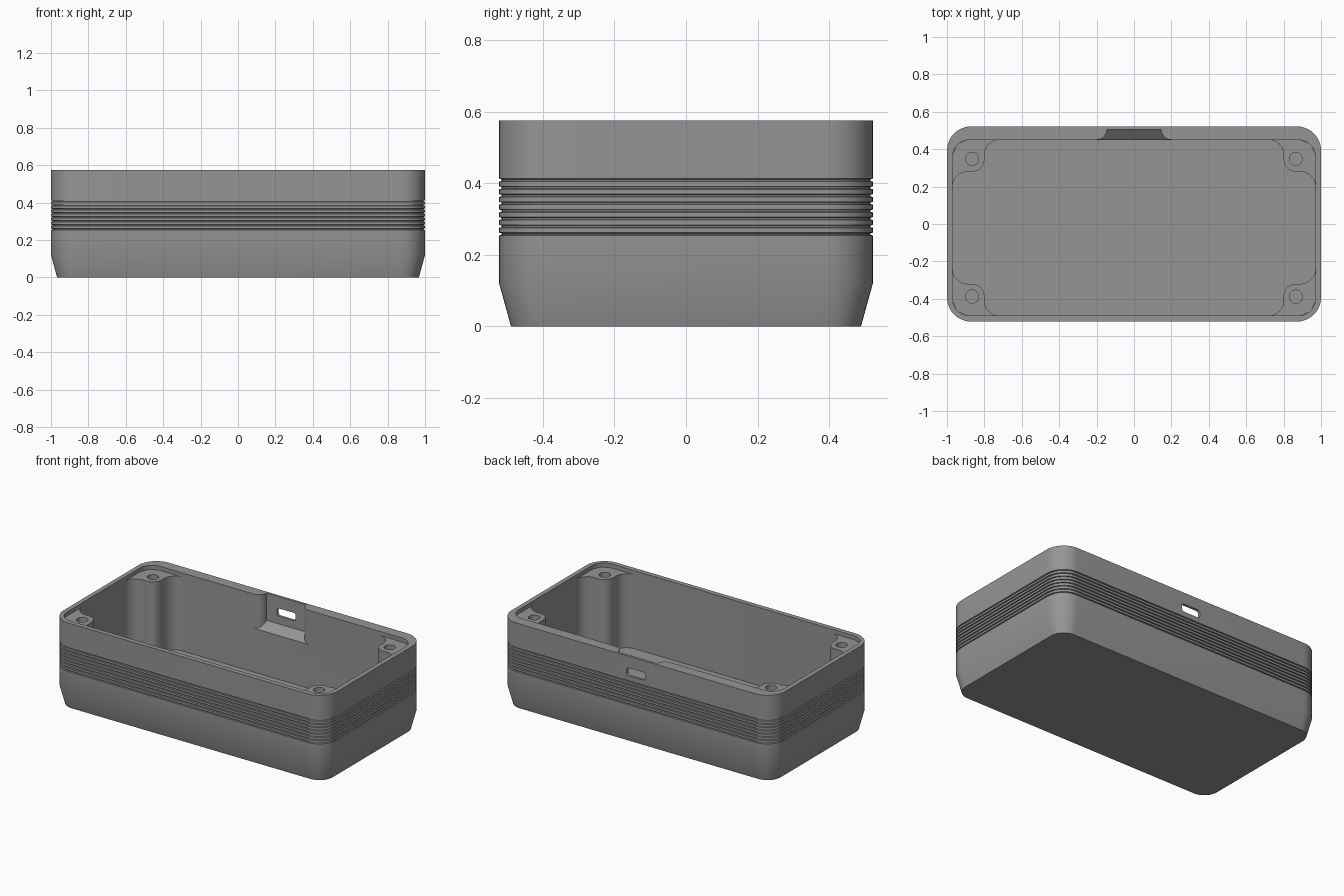
import bpy, bmesh, math
from mathutils import Matrix

if "Cube" in bpy.data.objects:
    bpy.data.objects.remove(bpy.data.objects["Cube"])

grey = bpy.data.materials.new("plain grey")
grey.diffuse_color = (0.3, 0.3, 0.3, 1)
grey.use_nodes = True
grey.node_tree.nodes["Principled BSDF"].inputs["Base Color"].default_value = grey.diffuse_color


def arc(cx, cy, r, a0, a1, n=10):
    """Points on an arc, angles in degrees."""
    return [(cx + r * math.cos(math.radians(a0 + (a1 - a0) * i / n)),
             cy + r * math.sin(math.radians(a0 + (a1 - a0) * i / n))) for i in range(n + 1)]


def rounded_rect(x0, x1, y0, y1, r, n=12):
    return (arc(x1 - r, y1 - r, r, 0, 90, n) + arc(x0 + r, y1 - r, r, 90, 180, n)
            + arc(x0 + r, y0 + r, r, 180, 270, n) + arc(x1 - r, y0 + r, r, 270, 360, n))


def loft(name, loops):
    """Closed solid through stacked loops of 3D points."""
    bm = bmesh.new()
    rings = [[bm.verts.new(p) for p in loop] for loop in loops]
    for a, b in zip(rings, rings[1:]):
        for i in range(len(a)):
            j = (i + 1) % len(a)
            bm.faces.new((a[i], a[j], b[j], b[i]))
    bm.faces.new(rings[0][::-1])
    bm.faces.new(rings[-1])
    bmesh.ops.recalc_face_normals(bm, faces=bm.faces)
    me = bpy.data.meshes.new(name)
    bm.to_mesh(me)
    bm.free()
    me.materials.append(grey)
    ob = bpy.data.objects.new(name, me)
    bpy.context.collection.objects.link(ob)
    return ob


def prism(name, pts, z0, z1):
    return loft(name, [[(x, y, z) for x, y in pts] for z in (z0, z1)])


def select(ob):
    bpy.ops.object.select_all(action='DESELECT')
    ob.select_set(True)
    bpy.context.view_layer.objects.active = ob


def cut(ob, cutter):
    select(ob)
    mod = ob.modifiers.new("cut", 'BOOLEAN')
    mod.operation = 'DIFFERENCE'
    mod.solver = 'EXACT'
    mod.object = cutter
    bpy.ops.object.modifier_apply(modifier=mod.name)
    bpy.data.objects.remove(cutter)


def smooth(ob):
    select(ob)
    bpy.ops.object.shade_smooth_by_angle(angle=math.radians(25))


HX, HY, TOP, FLOOR = 1.0, 0.522, 0.575, 0.06
IN_X, IN_FRONT, IN_BACK = 0.97, -0.49, 0.45

# Outer shell: tapered foot, grooved grip band, plain rim
profile = [(0.033, 0), (0, 0.12)]
for i in range(8):
    z = 0.254 + i * 0.0215
    profile += [(0, z), (0.007, z + 0.002), (0.007, z + 0.006), (0, z + 0.008)]
profile.append((0, TOP))
shell = loft("enclosure_shell", [
    [(x, y, z) for x, y in rounded_rect(-HX + d, HX - d, -HY + d, HY - d, 0.13 - d)]
    for d, z in profile])

# Main cavity, offset so the back wall is thicker
cut(shell, prism("cavity_cutter", rounded_rect(-IN_X, IN_X, IN_FRONT, IN_BACK, 0.09),
                 FLOOR, 0.8))

# Recess in the back wall with flared sides and a sloping bottom
half = [(0.2, 0.42)] + arc(0.2, 0.505, 0.055, 270, 180, 6)
outline = half + [(-x, y) for x, y in reversed(half)]
cut(shell, loft("recess_cutter", [
    [(x, y, 0.395 - (0.505 - y) * 0.82) for x, y in outline],
    [(x, y, 0.8) for x, y in outline]]))

# Connector slot through the recess
slot = prism("slot_cutter", rounded_rect(-0.068, 0.068, -0.026, 0.026, 0.015, 5), -0.1, 0.1)
slot.data.transform(Matrix.Translation((0, 0.53, 0.472)) @ Matrix.Rotation(math.pi / 2, 4, 'X'))
cut(shell, slot)
smooth(shell)

# Corner screw posts, filleted into the walls
post = ([(0.024, 0.024), (-0.005, 0.09), (-0.005, 0.25)] + arc(0.08, 0.25, 0.08, 180, 270)
        + arc(0.105, 0.105, 0.065, 90, 0) + arc(0.25, 0.08, 0.08, 180, 270)
        + [(0.25, -0.005), (0.09, -0.005)])
for sx, side in ((1, "right"), (-1, "left")):
    for sy, wall, end in ((1, IN_BACK, "back"), (-1, IN_FRONT, "front")):
        def place(pts):
            return [(sx * (IN_X - u), wall - sy * v) for u, v in pts]
        ob = prism(f"screw_post_{end}_{side}", place(post), FLOOR - 0.003, 0.548)
        cut(ob, prism("hole_cutter", place(arc(0.105, 0.102, 0.035, 0, 345, 23)), 0.3, 0.7))
        smooth(ob)
